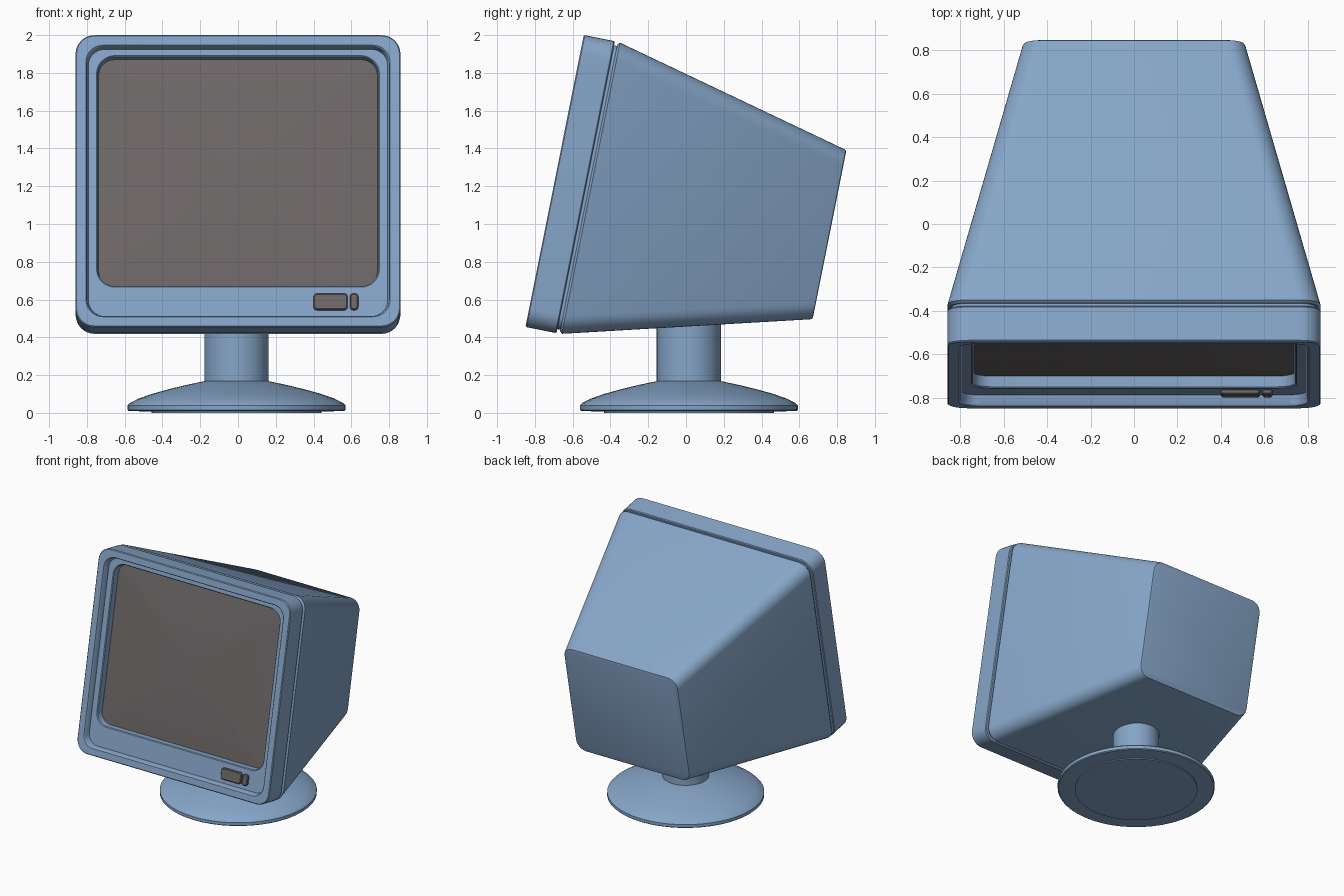
import bpy, bmesh, math

if "Cube" in bpy.data.objects:
    bpy.data.objects.remove(bpy.data.objects["Cube"])

TILT = math.radians(11.3)
S, C = math.sin(TILT), math.cos(TILT)


def material(name, rgb):
    m = bpy.data.materials.new(name)
    m.diffuse_color = (*rgb, 1)
    m.use_nodes = True
    m.node_tree.nodes["Principled BSDF"].inputs["Base Color"].default_value = m.diffuse_color
    return m


BLUE = material("soft blue plastic", (0.24, 0.38, 0.58))
DARK = material("warm dark grey", (0.155, 0.137, 0.138))


def place(x, u, d):
    # tilted head frame: u runs up the front face, d runs back into the head
    return (x, -0.85 + S * u + C * d, 0.455 + C * u - S * d)


def ring(x0, x1, u0, u1, r, d, n=8):
    # rounded rectangle at depth d
    pts = []
    corners = ((x1 - r, u0 + r, -90), (x1 - r, u1 - r, 0),
               (x0 + r, u1 - r, 90), (x0 + r, u0 + r, 180))
    for cx, cu, a0 in corners:
        for i in range(n + 1):
            a = math.radians(a0 + 90 * i / n)
            pts.append(place(cx + r * math.cos(a), cu + r * math.sin(a), d))
    return pts


def loft(name, rings, mat, angle=30):
    # skin successive rings and cap both ends
    bm = bmesh.new()
    loops = [[bm.verts.new(p) for p in r] for r in rings]
    for a, b in zip(loops, loops[1:]):
        for i in range(len(a)):
            j = (i + 1) % len(a)
            bm.faces.new((a[i], a[j], b[j], b[i]))
    bm.faces.new(loops[0])
    bm.faces.new(loops[-1])
    bmesh.ops.recalc_face_normals(bm, faces=bm.faces)
    me = bpy.data.meshes.new(name)
    bm.to_mesh(me)
    bm.free()
    me.materials.append(mat)
    ob = bpy.data.objects.new(name, me)
    bpy.context.collection.objects.link(ob)
    bpy.ops.object.select_all(action='DESELECT')
    ob.select_set(True)
    bpy.context.view_layer.objects.active = ob
    bpy.ops.object.shade_smooth_by_angle(angle=math.radians(angle))
    return ob


def frame(inset, d, r=0.10):
    return ring(-0.86 + inset, 0.86 - inset, inset, 1.576 - inset, r, d)


def opening(grow, d):
    w = 0.737 + grow
    return ring(-w, w, 0.237 - grow, 1.463 + grow, 0.085 + grow, d)


# front bezel: groove, outer rim, recessed panel and screen well
loft("front_bezel", [
    frame(0.022, 0.21, 0.08), frame(0.022, 0.168, 0.08),
    frame(0.006, 0.168, 0.094), frame(0.0, 0.162),
    frame(0.0, 0.006), frame(0.006, 0.0, 0.094),
    frame(0.055, 0.0, 0.09), frame(0.060, 0.006, 0.088),
    frame(0.068, 0.05, 0.085),
    opening(0.012, 0.05), opening(0.006, 0.056), opening(0.0, 0.115)], BLUE)

# tapering rear housing
loft("rear_housing", [
    frame(0.014, 0.184, 0.088), frame(0.002, 0.196, 0.098),
    ring(-0.513, 0.513, 0.335, 1.254, 0.085, 1.47),
    ring(-0.506, 0.506, 0.340, 1.249, 0.08, 1.48),
    ring(-0.495, 0.495, 0.351, 1.238, 0.07, 1.483)], BLUE)

# gently bulging screen
screen_rings = [opening(0.002, 0.125)]
for s in (1, 0.85, 0.7, 0.5, 0.3, 0.1):
    w, h = 0.738 * s, 0.614 * s
    screen_rings.append(ring(-w, w, 0.85 - h, 0.85 + h, 0.085 * s,
                             0.105 - 0.025 * (1 - s * s)))
loft("screen", screen_rings, DARK)

# control buttons
for name, x0, x1 in (("wide_button", 0.40, 0.58), ("small_button", 0.592, 0.637)):
    loft(name, [ring(x0, x1, 0.10, 0.188, 0.018, 0.06, 4),
                ring(x0, x1, 0.10, 0.188, 0.018, 0.036, 4),
                ring(x0 + 0.006, x1 - 0.006, 0.106, 0.182, 0.014, 0.03, 4)], DARK)


def turned(name, profile, n=48):
    # lathe a (radius, height) profile
    return loft(name, [[(-0.008 + r * math.cos(2 * math.pi * i / n),
                         0.015 + r * math.sin(2 * math.pi * i / n), z)
                        for i in range(n)] for r, z in profile], BLUE, 35)


# round foot and neck
turned("round_foot", [(0.45, 0.0), (0.45, 0.007), (0.57, 0.01), (0.577, 0.016),
                      (0.577, 0.04), (0.565, 0.052), (0.52, 0.075), (0.45, 0.1),
                      (0.36, 0.125), (0.27, 0.147), (0.17, 0.168)])
turned("neck", [(0.17, 0.15), (0.17, 0.55)])
